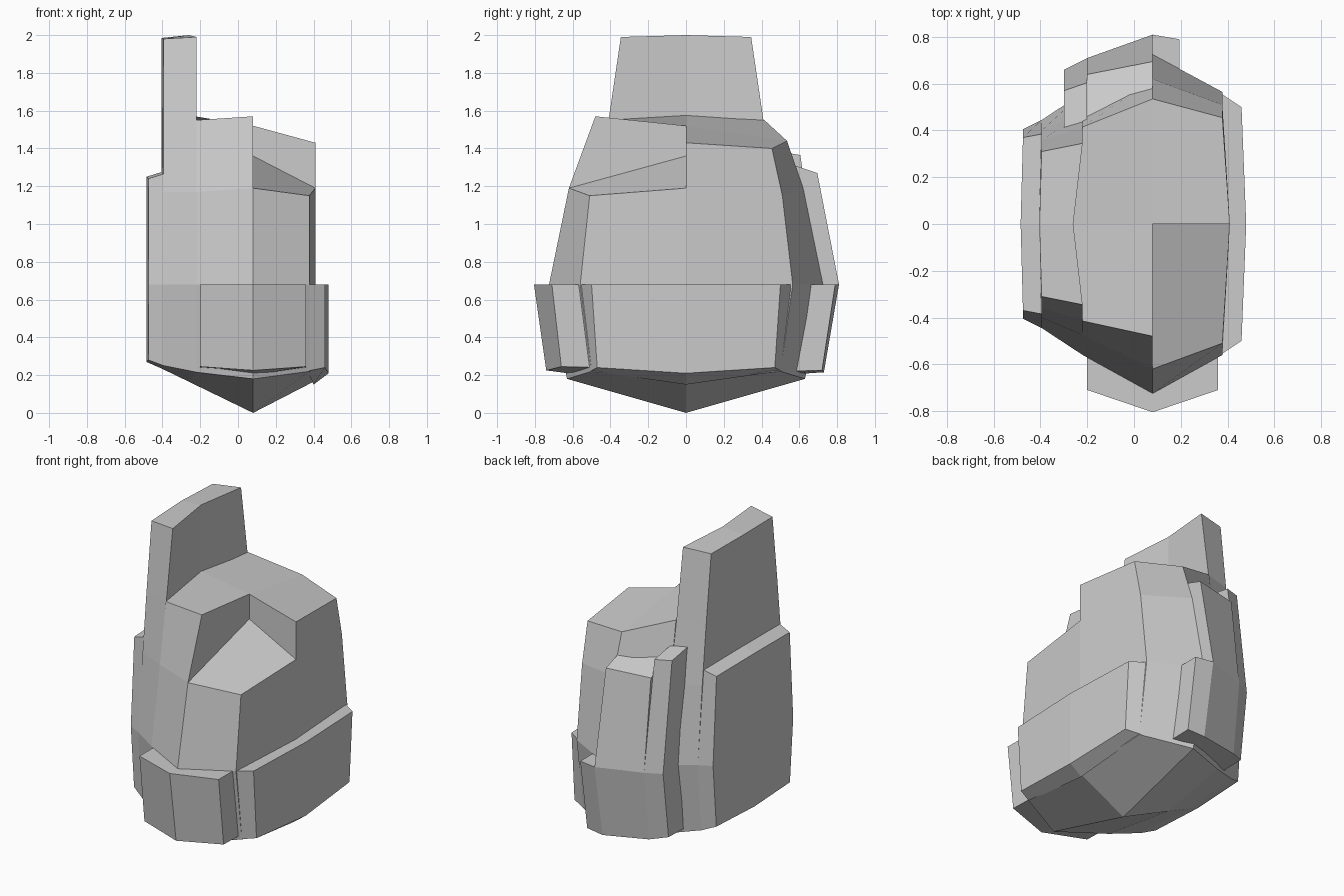
import bpy, bmesh


def loft(name, stations):
    """Skin side profiles [(y, z)...] placed along x; points on y = 0 bulge in x."""
    bm = bmesh.new()
    rings = [[bm.verts.new((x + (bulge if y == 0 else 0), y, z)) for y, z in loop]
             for x, bulge, loop in stations]
    for a, b in zip(rings, rings[1:]):
        for i in range(len(a)):
            j = (i + 1) % len(a)
            bm.faces.new((a[i], a[j], b[j], b[i]))
    # end caps, split along the centre line so that they can bow
    for ring in (rings[0], rings[-1]):
        for half in ([v for v in ring if v.co.y <= 0], [v for v in ring if v.co.y >= 0]):
            if len(half) > 2:
                if half[0].co.y >= 0 and ring[0].co.y == 0 and half[-1].co.y > 0:
                    half = half[1:] + half[:1]
                bm.faces.new(half)
    bmesh.ops.recalc_face_normals(bm, faces=bm.faces)
    mesh = bpy.data.meshes.new(name)
    bm.to_mesh(mesh)
    bm.free()
    obj = bpy.data.objects.new(name, mesh)
    bpy.context.collection.objects.link(obj)


def sym(bottom, edge, top):
    """Profile with the same edge at front and back."""
    return ([(0, bottom)] + [(-y, z) for y, z in edge] + [(0, top)]
            + [(y, z) for y, z in reversed(edge)])


def slab(sign, outer, inner):
    """Profile of a plate on the front (-1) or back (1); outer = bottom, top."""
    return [(sign * y, z) for y, z in outer + inner[::-1]]


# Low plate on the left side
loft("left_plate", [
    (-.475, -.01, sym(.27, [(.372, .28), (.405, .68), (.37, 1.24)], 1.25)),
    (-.395, -.01, sym(.235, [(.41, .25), (.445, .68), (.385, 1.265)], 1.275))])

# Tall fin
loft("tall_fin", [
    (-.395, -.01, sym(.235, [(.41, .25), (.445, .68), (.40, 1.17), (.36, 1.55), (.31, 1.98)], 1.985)),
    (-.22, -.04, sym(.165, [(.49, .215), (.56, .68), (.475, 1.17), (.41, 1.55), (.345, 1.99)], 2.0))])

# Middle block of the body
loft("middle_body", [
    (-.22, -.04, sym(.165, [(.49, .215), (.56, .68), (.475, 1.17), (.415, 1.55)], 1.575)),
    (.08, 0, [(0, 0), (-.63, .18), (-.725, .68), (-.62, 1.19), (-.48, 1.57), (0, 1.52),
              (.535, 1.44), (.62, 1.19), (.725, .68), (.63, .18)])])

# Right block with the notch cut in its front top quarter
loft("right_body", [
    (.08, 0, [(0, 0), (-.63, .18), (-.725, .68), (-.62, 1.19), (0, 1.36), (0, 1.52),
              (.535, 1.44), (.62, 1.19), (.725, .68), (.63, .18)]),
    (.378, .032, [(0, .17), (-.50, .22), (-.56, .68), (-.51, 1.15), (0, 1.19), (0, 1.43),
                  (.455, 1.40), (.51, 1.15), (.565, .68), (.50, .22)])])

# Lower belt on the right and at the front
loft("right_belt", [
    (.37, .03, sym(.15, [(.505, .222), (.56, .68)], .68)),
    (.46, .02, sym(.21, [(.47, .24), (.50, .68)], .68))])
loft("front_belt", [
    (-.20, 0, slab(-1, [(.66, .245), (.71, .68)], [(.45, .24), (.45, .68)])),
    (.08, 0, slab(-1, [(.74, .225), (.805, .68)], [(.55, .2), (.55, .68)])),
    (.36, 0, slab(-1, [(.66, .245), (.71, .68)], [(.45, .24), (.45, .68)]))])

# Plates on the back, stepping down to the right
loft("back_column", [
    (-.30, 0, slab(1, [(.605, .255), (.66, .68), (.57, 1.37)], [(.4, .25), (.4, .68), (.4, 1.40)])),
    (-.20, 0, slab(1, [(.66, .235), (.71, .68), (.605, 1.365)], [(.4, .25), (.4, .68), (.4, 1.40)]))])
loft("back_plate", [
    (-.20, 0, slab(1, [(.66, .235), (.71, .68), (.64, 1.26)], [(.4, .25), (.4, .68), (.43, 1.34)])),
    (.08, 0, slab(1, [(.73, .215), (.81, .68), (.695, 1.27)], [(.5, .2), (.5, .68), (.50, 1.335)]))])
loft("back_stub", [
    (.08, 0, slab(1, [(.73, .215), (.81, .68)], [(.5, .2), (.5, .68)])),
    (.195, 0, slab(1, [(.72, .225), (.79, .68)], [(.5, .22), (.5, .68)]))])
